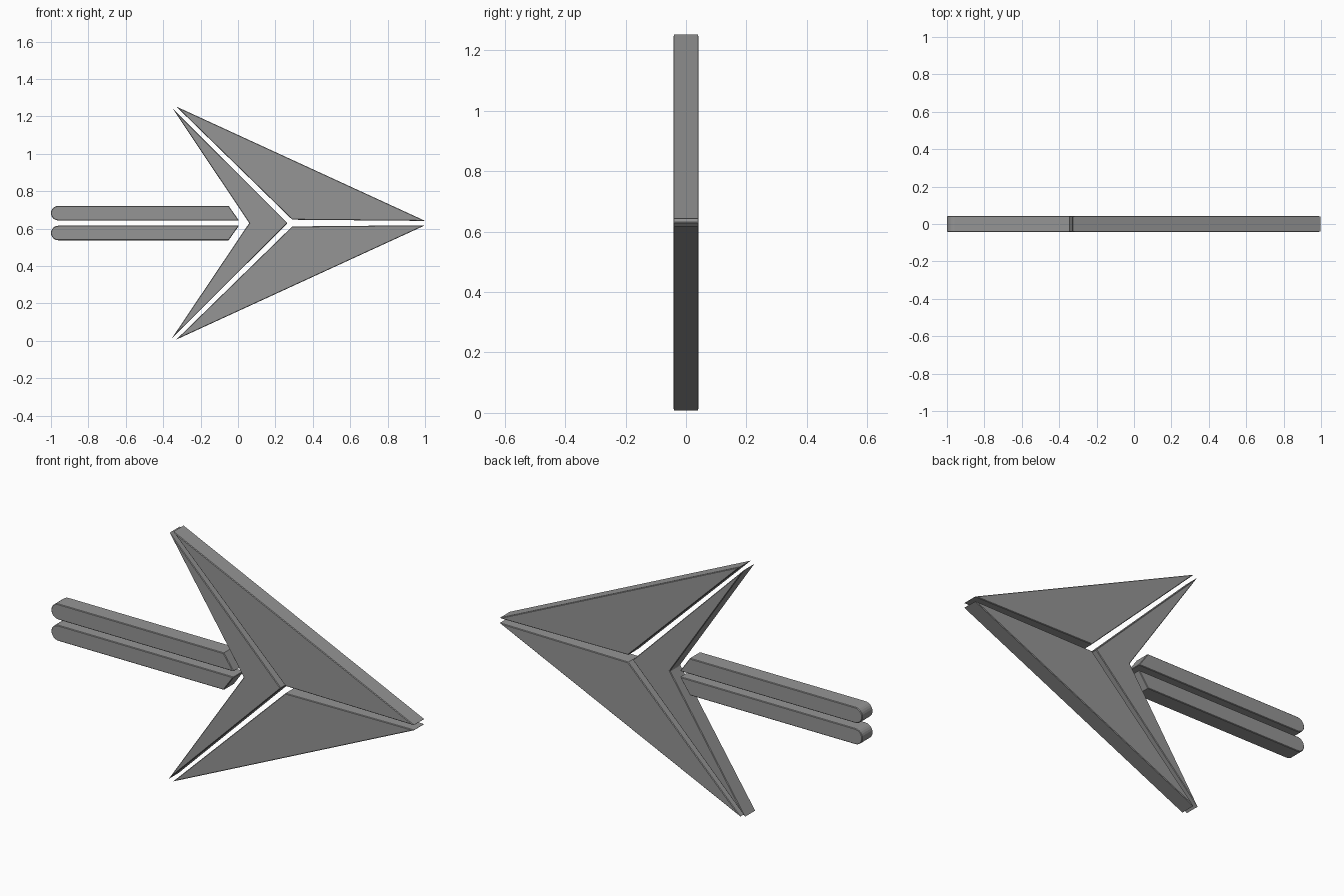
import bpy, bmesh, math

cube = bpy.data.objects.get("Cube")
if cube:
    bpy.data.objects.remove(cube, do_unlink=True)

HALF_DEPTH = 0.042
MID = 0.63

grey = bpy.data.materials.new("mid grey")
grey.use_nodes = True
grey.diffuse_color = (0.3, 0.3, 0.3, 1)
grey.node_tree.nodes["Principled BSDF"].inputs["Base Color"].default_value = (0.3, 0.3, 0.3, 1)


def plate(name, outline):
    """Extrude an x-z outline through the depth, with lightly eased edges."""
    bm = bmesh.new()
    face = bm.faces.new([bm.verts.new((x, -HALF_DEPTH, z)) for x, z in outline])
    ext = bmesh.ops.extrude_face_region(bm, geom=[face])
    verts = [v for v in ext["geom"] if isinstance(v, bmesh.types.BMVert)]
    bmesh.ops.translate(bm, verts=verts, vec=(0, 2 * HALF_DEPTH, 0))
    bmesh.ops.recalc_face_normals(bm, faces=bm.faces)
    mesh = bpy.data.meshes.new(name)
    bm.to_mesh(mesh)
    bm.free()
    mesh.materials.append(grey)
    obj = bpy.data.objects.new(name, mesh)
    bpy.context.collection.objects.link(obj)
    bevel = obj.modifiers.new("eased edges", "BEVEL")
    bevel.width = 0.003
    bevel.segments = 1
    bevel.limit_method = "ANGLE"
    bevel.angle_limit = math.radians(60)
    return obj


# Heights below are measured from the centre line
wing = [(-0.33, 0.623), (1.0, 0.012), (0.96, 0.012), (0.29, 0.018)]

# Shaft bar: rounded tail, slanted end beside the chevron
R = 0.039
bar = [(0.005, 0.014), (-0.05, 0.014 + 2 * R)]
for i in range(13):
    a = math.pi / 2 + math.pi * i / 12
    bar.append((-1 + R + R * math.cos(a), 0.014 + R + R * math.sin(a)))

for side, sign in (("upper", 1), ("lower", -1)):
    plate(side + "_head_wing", [(x, MID + sign * z) for x, z in wing])
    plate(side + "_shaft_bar", [(x, MID + sign * z) for x, z in bar])

# Chevron between the head and the shaft
chevron = [(0.265, 0), (-0.35, 0.613), (0.06, 0), (-0.355, -0.618)]
plate("chevron", [(x, MID + z) for x, z in chevron])
